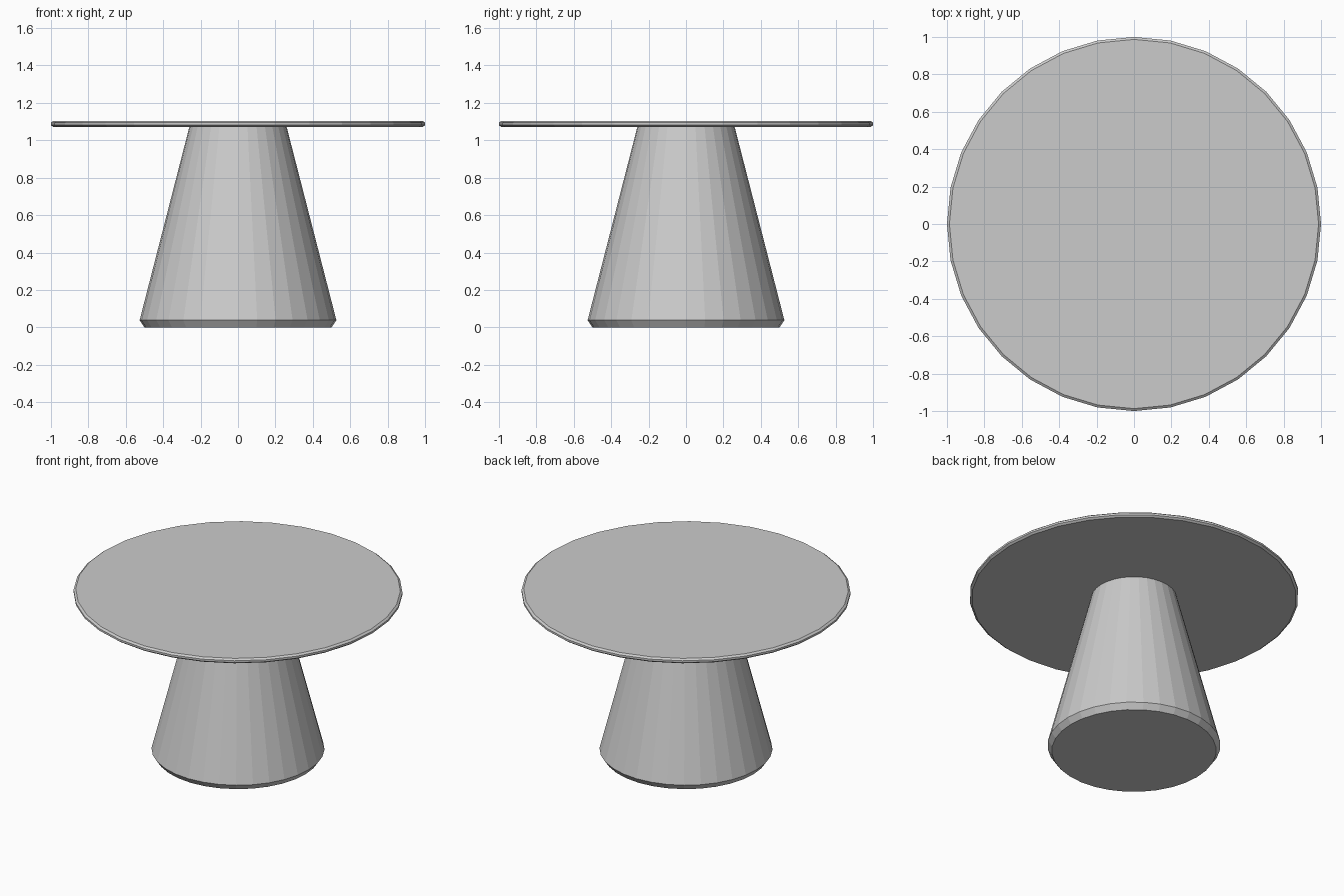
import bpy, bmesh
from math import cos, sin, tau

if "Cube" in bpy.data.objects:
    bpy.data.objects.remove(bpy.data.objects["Cube"])

SIDES = 32


def lathe(name, profile):
    """Closed faceted solid from (radius, z) rings listed bottom to top."""
    bm = bmesh.new()
    rings = [[bm.verts.new((r * cos(tau * i / SIDES), r * sin(tau * i / SIDES), z))
              for i in range(SIDES)] for r, z in profile]
    for low, high in zip(rings, rings[1:]):
        for i in range(SIDES):
            j = (i + 1) % SIDES
            bm.faces.new((low[i], low[j], high[j], high[i]))
    bm.faces.new(rings[0][::-1])
    bm.faces.new(rings[-1])
    mesh = bpy.data.meshes.new(name)
    bm.to_mesh(mesh)
    bm.free()
    obj = bpy.data.objects.new(name, mesh)
    bpy.context.collection.objects.link(obj)
    return obj


# Tapered pedestal with a chamfered foot
lathe("pedestal", [(0.50, 0), (0.526, 0.038), (0.26, 1.072)])

# Thin round top with chamfered rims
lathe("table_top", [(0.987, 1.071), (1.0, 1.081), (1.0, 1.094), (0.987, 1.104)])
